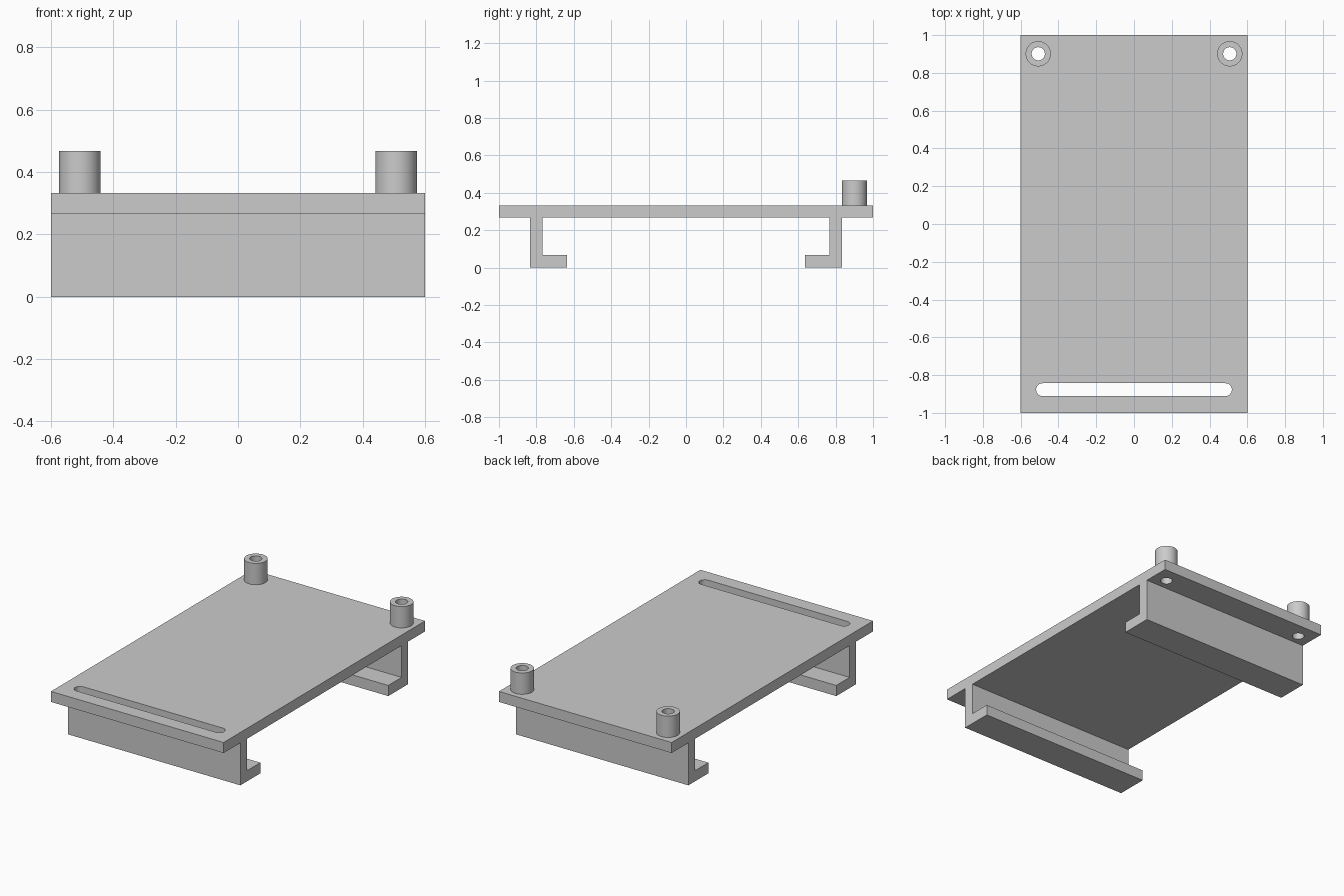
import bpy, bmesh
from math import cos, sin, pi
from mathutils import Matrix, Vector

if "Cube" in bpy.data.objects:
    bpy.data.objects.remove(bpy.data.objects["Cube"], do_unlink=True)

grey = bpy.data.materials.new("plain grey")
grey.use_nodes = True
grey.diffuse_color = (0.6, 0.6, 0.6, 1)
grey.node_tree.nodes["Principled BSDF"].inputs["Base Color"].default_value = grey.diffuse_color


def slot(cx, cy, radius, half=0.0, steps=24):
    """Outline of a circle, or of a round-ended slot when half is above zero."""
    if half == 0:
        angles = [2 * pi * i / (2 * steps) for i in range(2 * steps)]
        return [(cx + radius * cos(a), cy + radius * sin(a)) for a in angles]
    points = []
    for side in (1, -1):
        for i in range(steps + 1):
            a = -pi / 2 + pi * i / steps
            points.append((cx + side * (half + radius * cos(a)), cy + side * radius * sin(a)))
    return points


def prism(name, loops, low, high, matrix=Matrix()):
    """Extrude an outline (first loop) with holes (further loops)."""
    bm = bmesh.new()
    edges = []
    for loop in loops:
        verts = [bm.verts.new((a, b, low)) for a, b in loop]
        edges += [bm.edges.new((v, verts[i - 1])) for i, v in enumerate(verts)]
    if len(loops) == 1:
        bm.faces.new(verts)
    else:
        bmesh.ops.triangle_fill(bm, edges=edges, use_beauty=True, normal=(0, 0, 1))
    result = bmesh.ops.extrude_face_region(bm, geom=bm.faces[:], use_keep_orig=True)
    top = [g for g in result["geom"] if isinstance(g, bmesh.types.BMVert)]
    bmesh.ops.translate(bm, verts=top, vec=Vector((0, 0, high - low)))
    bm.transform(matrix)
    bmesh.ops.recalc_face_normals(bm, faces=bm.faces[:])
    mesh = bpy.data.meshes.new(name)
    bm.to_mesh(mesh)
    bm.free()
    mesh.materials.append(grey)
    obj = bpy.data.objects.new(name, mesh)
    bpy.context.collection.objects.link(obj)
    bpy.ops.object.select_all(action="DESELECT")
    obj.select_set(True)
    bpy.context.view_layer.objects.active = obj
    bpy.ops.object.shade_smooth_by_angle()
    return obj


half_width, boss_x, boss_y = 0.6, 0.507, 0.901
bottom, top = 0.267, 0.333
bore = 0.035

# Flat plate with a long slot at the front and two holes at the back
outline = [(-half_width, -1), (half_width, -1), (half_width, 1), (-half_width, 1)]
prism("plate", [outline, slot(0, -0.877, 0.034, 0.484),
                slot(-boss_x, boss_y, bore), slot(boss_x, boss_y, bore)], bottom, top)

# Hollow bosses above the holes
for side, x in (("right", -boss_x), ("left", boss_x)):
    prism(side + "_boss", [slot(x, boss_y, 0.0667), slot(x, boss_y, bore)], top, 0.467)

# L-shaped rails below, lips turned inward; profile drawn in y and z
to_x = Matrix(((0, 0, 1, 0), (1, 0, 0, 0), (0, 1, 0, 0), (0, 0, 0, 1)))
wall, inner, lip, lip_top = 0.833, 0.767, 0.635, 0.067
for name, s in (("front_rail", -1), ("back_rail", 1)):
    profile = [(s * wall, 0), (s * wall, bottom), (s * inner, bottom),
               (s * inner, lip_top), (s * lip, lip_top), (s * lip, 0)]
    prism(name, [profile], -half_width, half_width, to_x)
